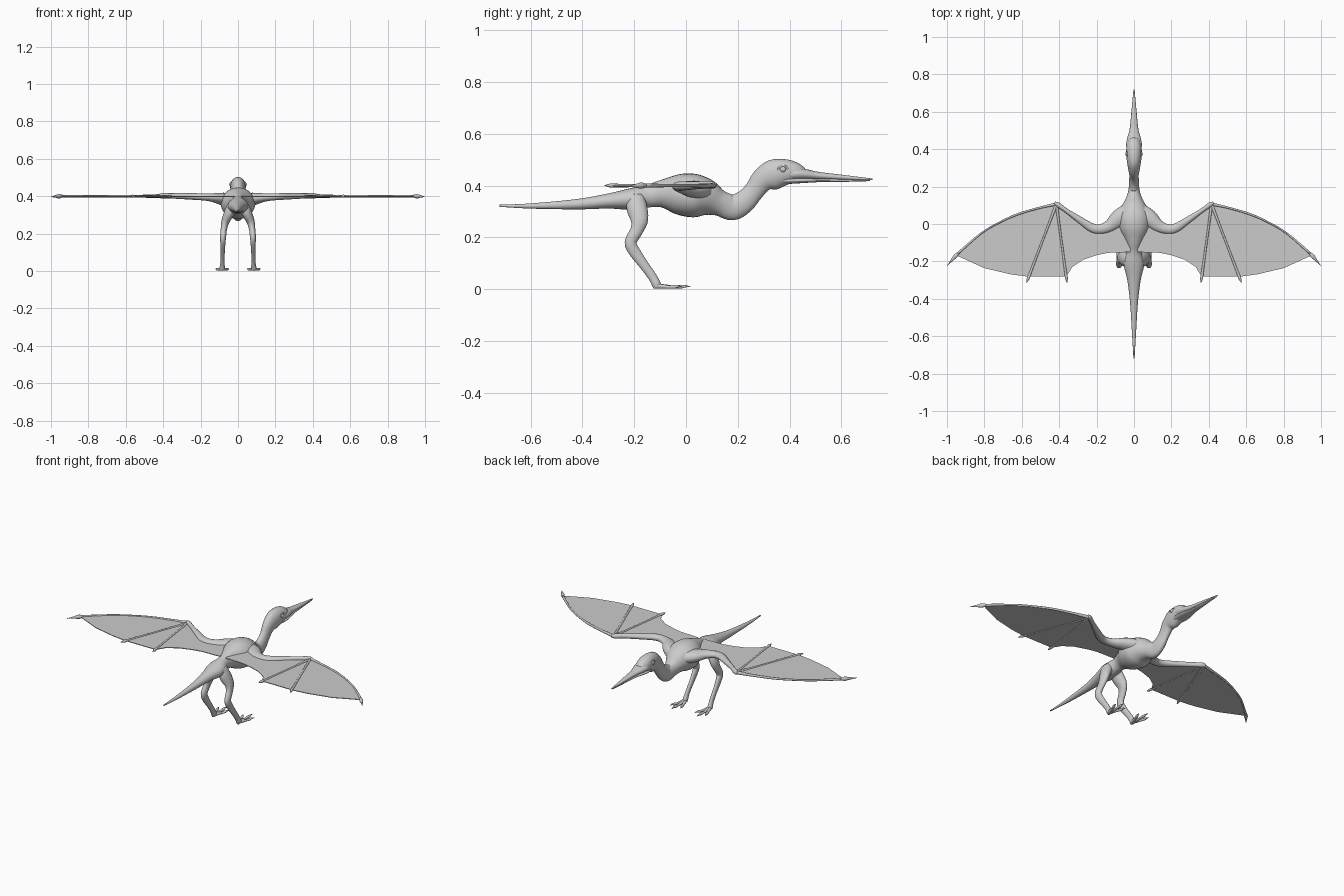
import bpy, bmesh
from math import cos, sin, pi
from mathutils import Vector


def finish(name, bm, mirror=False):
    bmesh.ops.recalc_face_normals(bm, faces=bm.faces)
    me = bpy.data.meshes.new(name)
    bm.to_mesh(me)
    bm.free()
    ob = bpy.data.objects.new(name, me)
    bpy.context.collection.objects.link(ob)
    for p in me.polygons:
        p.use_smooth = True
    if mirror:
        ob.modifiers.new("mirror", 'MIRROR').use_axis[0] = True
    return ob


def spline(pts, n):
    # Catmull-Rom through position + radii
    out = []
    for i in range(len(pts) - 1):
        p0, p1 = pts[max(i - 1, 0)], pts[i]
        p2, p3 = pts[i + 1], pts[min(i + 2, len(pts) - 1)]
        for k in range(n):
            t = k / n
            out.append([0.5 * (2 * b + (c - a) * t + (2 * a - 5 * b + 4 * c - d) * t * t
                               + (3 * b - a - 3 * c + d) * t ** 3)
                        for a, b, c, d in zip(p0, p1, p2, p3)])
    return out + [list(pts[-1])]


def loft(name, pts, ref=(1, 0, 0), mirror=False, sides=20, n=4):
    # each point: x, y, z, radius along ref, radius across ref
    rows = spline(pts, n)
    pos = [Vector(r[:3]) for r in rows]
    ref = Vector(ref)
    bm = bmesh.new()
    rings = []
    for i, r in enumerate(rows):
        t = (pos[min(i + 1, len(pos) - 1)] - pos[max(i - 1, 0)]).normalized()
        u = (ref - t * ref.dot(t)).normalized()
        v = t.cross(u)
        a, b = max(r[3], 0.001), max(r[4], 0.001)
        rings.append([bm.verts.new(pos[i] + u * a * cos(2 * pi * k / sides)
                                   + v * b * sin(2 * pi * k / sides)) for k in range(sides)])
    for p, q in zip(rings, rings[1:]):
        for k in range(sides):
            j = (k + 1) % sides
            bm.faces.new((p[k], p[j], q[j], q[k]))
    bm.faces.new(rings[0])
    bm.faces.new(rings[-1])
    return finish(name, bm, mirror)


# tail, torso, neck and skull in one flowing skin
loft("body", [
    (0, -.72, .322, .003, .004), (0, -.60, .321, .010, .010), (0, -.42, .328, .021, .020),
    (0, -.30, .340, .036, .029), (0, -.21, .348, .055, .042), (0, -.14, .360, .036, .044),
    (0, -.09, .368, .050, .055), (0, -.03, .366, .082, .078), (0, .03, .361, .092, .084),
    (0, .08, .352, .074, .072), (0, .13, .332, .046, .050), (0, .18, .316, .030, .050),
    (0, .225, .338, .027, .044), (0, .262, .378, .025, .039), (0, .295, .420, .031, .046),
    (0, .335, .441, .038, .058), (0, .385, .452, .042, .050), (0, .430, .450, .036, .036),
    (0, .460, .442, .022, .018)], n=5, sides=28)

# long bill in two halves, with a mouth line between
loft("upper_bill", [
    (0, .37, .438, .034, .020), (0, .42, .445, .042, .026), (0, .46, .443, .036, .021),
    (0, .51, .438, .023, .015), (0, .60, .432, .014, .010), (0, .72, .424, .003, .003)])
loft("lower_bill", [
    (0, .35, .420, .030, .018), (0, .41, .419, .038, .012), (0, .46, .420, .033, .010),
    (0, .51, .420, .021, .007), (0, .60, .420, .012, .006), (0, .71, .420, .003, .003)])

# eyes with lids
bm = bmesh.new()
bmesh.ops.create_uvsphere(bm, u_segments=16, v_segments=10, radius=.013)
bmesh.ops.translate(bm, verts=bm.verts, vec=(.034, .375, .462))
finish("eyes", bm, True)
lid = [(.037, .375 + .018 * cos(a), .462 + .014 * sin(a), .004, .004)
       for a in [2 * pi * k / 12 for k in range(13)]]
loft("eyelids", lid, mirror=True, sides=8, n=2)

# wing arms: shoulder, elbow, wrist
Z = (0, 0, 1)
loft("wing_arms", [
    (.03, .055, .375, .040, .055), (.08, .030, .385, .034, .048), (.13, -.010, .392, .024, .033),
    (.18, -.027, .396, .019, .026), (.225, -.020, .398, .018, .024), (.29, .022, .400, .016, .018),
    (.36, .070, .402, .014, .012), (.405, .102, .402, .014, .013), (.425, .112, .401, .010, .008)],
    Z, True)

# leading finger, two shorter fingers, tip claw
loft("leading_fingers", [
    (.41, .108, .401, .011, .009), (.50, .088, .400, .008, .006), (.62, .053, .400, .007, .006),
    (.72, .008, .400, .006, .005), (.82, -.052, .400, .006, .005), (.945, -.160, .400, .008, .007)],
    Z, True, 10)
loft("wing_tip_claws", [
    (.935, -.150, .400, .005, .005), (.955, -.172, .400, .012, .011), (.975, -.195, .399, .007, .006),
    (1.0, -.225, .397, .001, .001)], Z, True, 10)
for name, x in (("inner_fingers", .358), ("middle_fingers", .575)):
    def at(t, r):
        return (.415 + (x - .415) * t, .105 - .42 * t, .400, r, r)
    loft(name, [at(0, .008), at(.3, .006), at(.6, .006), at(.88, .007), at(.94, .008), at(1, .001)],
         Z, True, 10)

# flat wing membrane
outline = [(.02, -.150), (.14, -.154), (.20, -.167), (.27, -.190), (.33, -.230), (.362, -.281),
           (.57, -.281), (.66, -.269), (.80, -.236), (.945, -.170), (.945, -.160), (.82, -.052),
           (.72, .008), (.62, .053), (.50, .088), (.415, .105), (.36, .070), (.29, .022),
           (.225, -.020), (.18, -.027), (.13, -.010), (.08, .020), (.02, .030)]
bm = bmesh.new()
bm.faces.new([bm.verts.new((x, y, .399)) for x, y in outline])
bmesh.ops.triangulate(bm, faces=bm.faces)
wing = finish("wing_membranes", bm, True)
for p in wing.data.polygons:
    p.use_smooth = False
solid = wing.modifiers.new("thickness", 'SOLIDIFY')
solid.thickness, solid.offset = .004, 0

# legs: thigh, knee, hock, foot
loft("legs", [
    (.025, -.195, .355, .028, .035), (.045, -.190, .315, .028, .040), (.066, -.180, .268, .022, .034),
    (.075, -.190, .228, .017, .025), (.080, -.214, .180, .016, .023), (.081, -.196, .140, .013, .022),
    (.082, -.160, .090, .011, .018), (.083, -.130, .048, .011, .017), (.084, -.115, .020, .014, .017),
    (.084, -.110, .006, .012, .016)], mirror=True, sides=16)

# three clawed toes on each foot
for name, x, y in (("inner_toes", .048, -.015), ("middle_toes", .086, .018), ("outer_toes", .120, -.015)):
    def toe(t, z, r):
        return (.084 + (x - .084) * t, -.118 + (y + .118) * t, z, r, r * .9)
    loft(name, [toe(0, .012, .011), toe(.3, .010, .009), toe(.5, .008, .007), toe(.72, .009, .008),
                toe(.85, .011, .005), toe(1, .009, .001)], mirror=True, sides=10)
